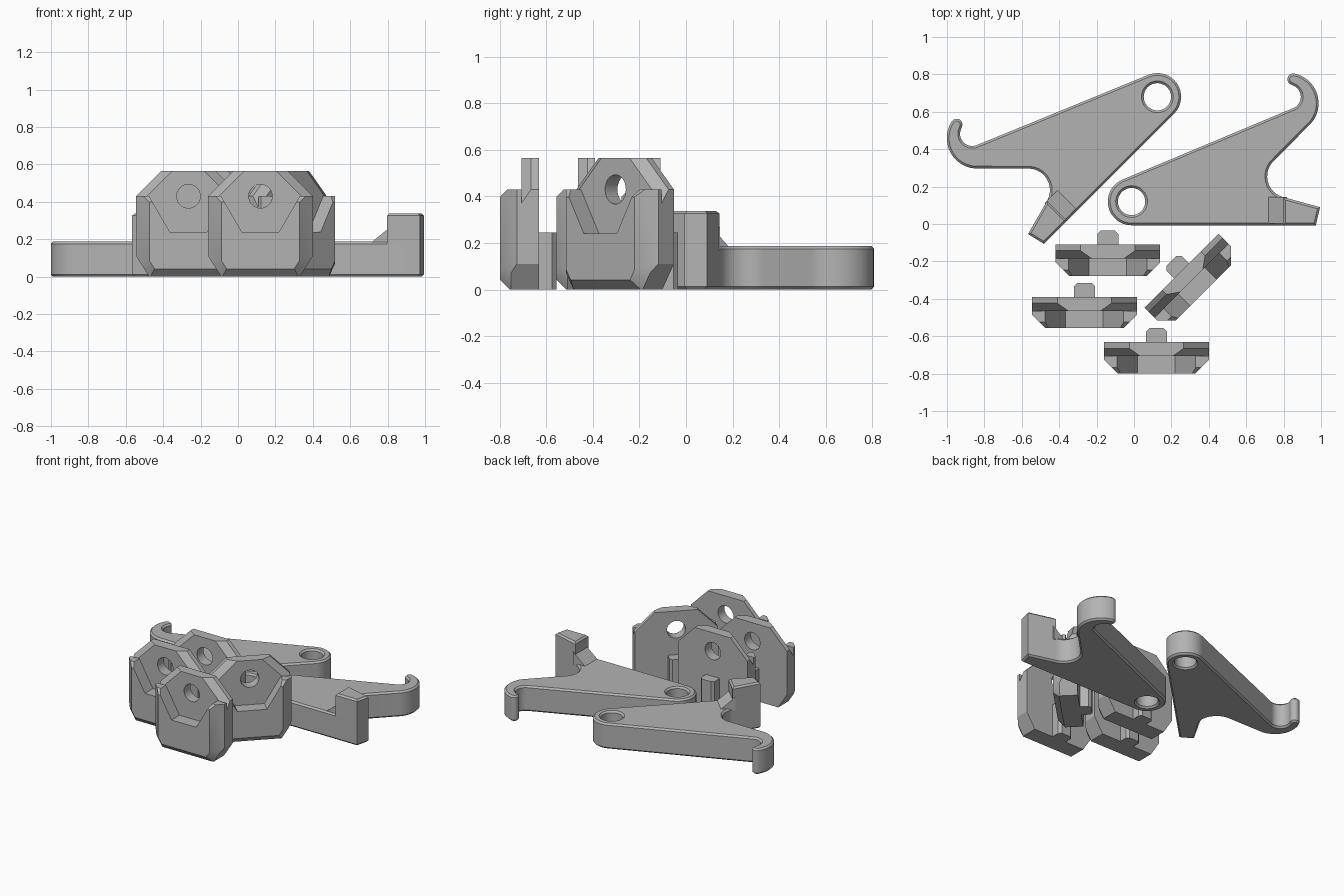
import bpy, bmesh
from math import radians, cos, sin
from mathutils import Matrix, Vector

if "Cube" in bpy.data.objects:
    bpy.data.objects.remove(bpy.data.objects["Cube"], do_unlink=True)

grey = bpy.data.materials.new("plain_grey")
grey.use_nodes = True
grey.diffuse_color = (0.45, 0.45, 0.45, 1)
grey.node_tree.nodes["Principled BSDF"].inputs["Base Color"].default_value = (0.45, 0.45, 0.45, 1)


def arc(cx, cy, r, start, end, n):
    angles = [radians(start + (end - start) * i / n) for i in range(n + 1)]
    return [(cx + r * cos(a), cy + r * sin(a)) for a in angles]


def prism(outline, low, high, hole=None, bevel=0, cuts=()):
    """Extrude an outline, chamfer both rims, then slice off (normal, point) planes."""
    bm = bmesh.new()
    edges = []
    for loop in [outline] + ([hole] if hole else []):
        vs = [bm.verts.new((x, y, low + bevel)) for x, y in loop]
        edges += [bm.edges.new((vs[i - 1], vs[i])) for i in range(len(vs))]
    bmesh.ops.triangle_fill(bm, edges=edges, use_beauty=True)
    ret = bmesh.ops.extrude_face_region(bm, geom=bm.faces[:])
    top = [v for v in ret["geom"] if isinstance(v, bmesh.types.BMVert)]
    bmesh.ops.translate(bm, verts=top, vec=(0, 0, high - low - 2 * bevel))
    bmesh.ops.recalc_face_normals(bm, faces=bm.faces[:])
    if bevel:
        for side in (1, -1):
            caps = [f for f in bm.faces if f.normal.z * side > 0.9]
            bmesh.ops.inset_region(bm, faces=caps, thickness=bevel, depth=bevel,
                                   use_even_offset=True, use_boundary=True)
    for normal, point in cuts:
        ret = bmesh.ops.bisect_plane(bm, geom=bm.verts[:] + bm.edges[:] + bm.faces[:],
                                     plane_co=point, plane_no=Vector(normal).normalized(),
                                     clear_outer=True)
        rim = [e for e in ret["geom_cut"] if isinstance(e, bmesh.types.BMEdge) and e.is_boundary]
        if rim:
            bmesh.ops.holes_fill(bm, edges=rim, sides=0)
    bmesh.ops.dissolve_limit(bm, angle_limit=0.005, verts=bm.verts[:], edges=bm.edges[:])
    bmesh.ops.recalc_face_normals(bm, faces=bm.faces[:])
    return bm


def build(name, pieces, matrix):
    mesh = bpy.data.meshes.new(name)
    whole = bmesh.new()
    for bm in pieces:
        part = bpy.data.meshes.new("part")
        bm.to_mesh(part)
        whole.from_mesh(part)
        bm.free()
        bpy.data.meshes.remove(part)
    whole.transform(matrix)
    bmesh.ops.recalc_face_normals(whole, faces=whole.faces[:])
    whole.to_mesh(mesh)
    whole.free()
    mesh.materials.append(grey)
    obj = bpy.data.objects.new(name, mesh)
    bpy.context.collection.objects.link(obj)
    bpy.ops.object.select_all(action='DESELECT')
    obj.select_set(True)
    bpy.context.view_layer.objects.active = obj
    bpy.ops.object.shade_smooth_by_angle(angle=radians(30))
    return obj


# Lever arm: pivot ring, straight edge, raised foot and curled hook
def lever(name, x, y, turn, flip):
    def side(points):
        return [(px, py * flip) for px, py in points]

    outline = (arc(0, 0, 0.127, 113, 270, 16)
               + [(0.985, -0.127), (1.008, -0.03)]
               + arc(0.84, 0.135, 0.115, 255, 130, 12)      # hollow beside the foot
               + arc(0.837, 0.525, 0.163, -50, 78, 14)      # back of the hook
               + arc(0.864, 0.654, 0.031, 90, 245, 10)      # hook tip
               + arc(0.84, 0.56, 0.065, 70, -67, 12))       # inside of the hook
    plate = prism(side(outline), 0, 0.187, side(arc(0, 0, 0.073, 0, 348.75, 31)), 0.012)
    foot = prism(side([(0.81, -0.127), (0.985, -0.127), (1.008, -0.03), (0.81, 0.024)]),
                 0, 0.338, bevel=0.012)
    # ramp leading up to the foot
    ramp = prism([(0.725, 0.17), (0.83, 0.17), (0.83, 0.268), (0.725, 0.182)], -0.025, 0.116)
    ramp.transform(Matrix.Rotation(radians(90), 4, 'X'))
    if flip < 0:
        ramp.transform(Matrix.Scale(-1, 4, (0, 1, 0)))
    build(name, [plate, foot, ramp],
          Matrix.Translation((x, y, 0)) @ Matrix.Rotation(radians(turn), 4, 'Z'))


lever("right_hand_lever", -0.013, 0.12, 0, 1)
lever("left_hand_lever", 0.125, 0.68, 225, -1)


# Upright pad: drilled back plate, notched front block and a rear peg
def pad(name, x, y, turn):
    def mirrored(half):
        return half + [(-px, py) for px, py in reversed(half)]

    base = [(0.21, 0), (0.28, 0.11), (0.28, 0.43)]
    plate = prism(mirrored(base + [(0.145, 0.565)]), 0, 0.075,
                  arc(0, 0.43, 0.063, 0, 348.75, 31),
                  cuts=[((s * 0.707, 0.707, 1), (s * 0.28, 0.43, 0.033)) for s in (1, -1)])
    front_cuts = [((0, -1, 1), (0, 0, 0.125)), ((0, 1, 1), (0, 0.43, 0.135))]
    for s in (1, -1):
        front_cuts += [((s, 0, 1), (s * 0.28, 0, 0.095)),
                       ((s * 0.84, -0.54, 1), (s * 0.245, 0.055, 0.12))]
    front = prism(mirrored(base + [(0.21, 0.43), (0.1, 0.24)]), 0.075, 0.167, cuts=front_cuts)
    peg = prism(mirrored([(0.056, 0), (0.056, 0.245)]), -0.075, 0,
                cuts=[((s, 0, -1), (s * 0.056, 0, -0.057)) for s in (1, -1)])
    build(name, [plate, front, peg],
          Matrix.Translation((x, y, 0)) @ Matrix.Rotation(radians(turn), 4, 'Z')
          @ Matrix.Rotation(radians(90), 4, 'X'))


pad("front_pad", 0.12, -0.632, 0)
pad("left_pad", -0.265, -0.39, 0)
pad("back_pad", -0.14, -0.11, 0)
pad("angled_pad", 0.254, -0.25, 45)
